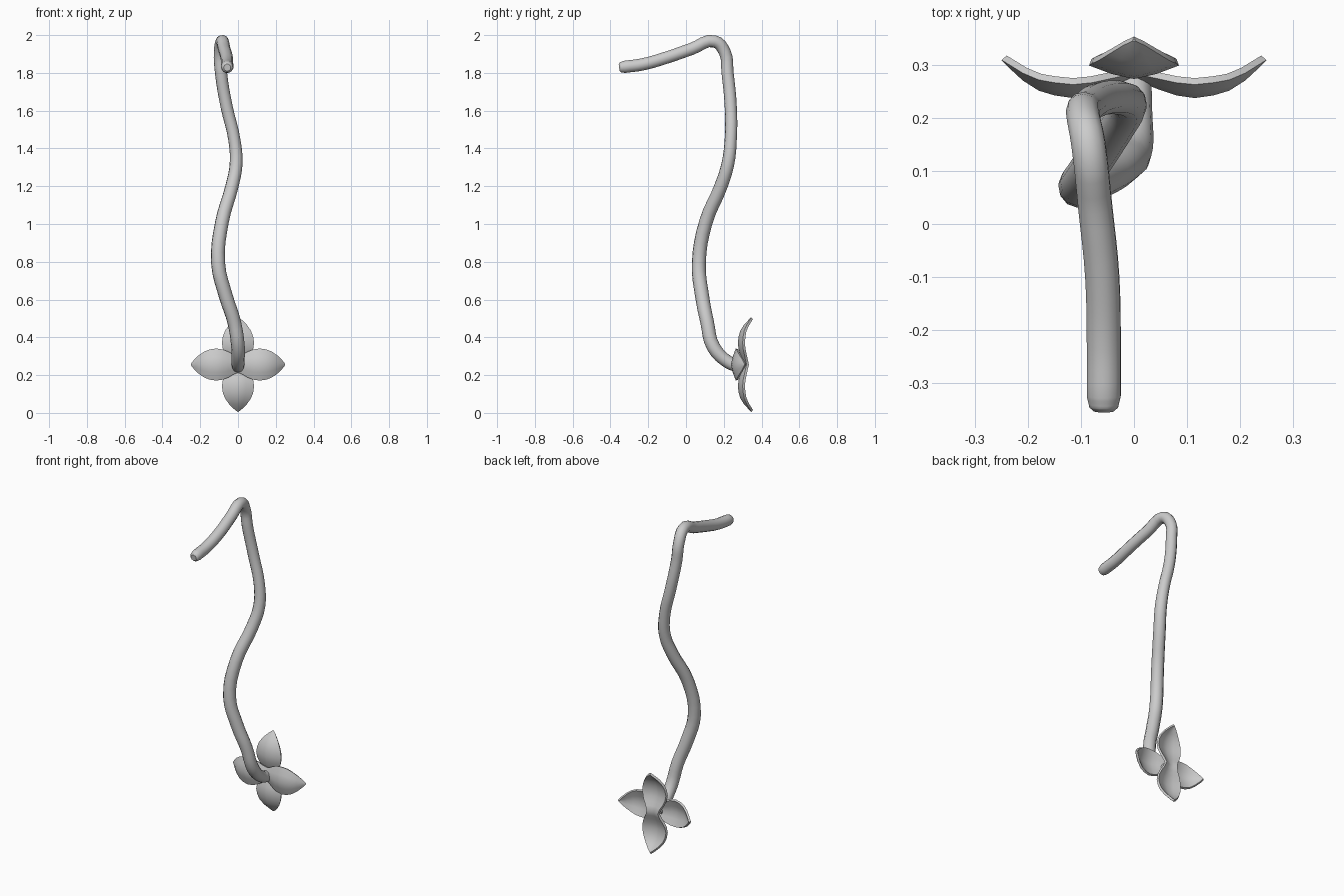
import bpy, math

if "Cube" in bpy.data.objects:
    bpy.data.objects.remove(bpy.data.objects["Cube"])

# Stem: path points (x, y, z, radius), flower end first
PATH = [
    (0, .285, .245, .033), (0, .225, .268, .034), (0, .145, .35, .036),
    (-.02, .112, .48, .036), (-.065, .085, .62, .037), (-.105, .068, .79, .037),
    (-.085, .105, 1.01, .036), (-.032, .185, 1.2, .035), (-.01, .222, 1.32, .034),
    (-.02, .237, 1.45, .032), (-.06, .237, 1.62, .032), (-.09, .22, 1.8, .032),
    (-.096, .205, 1.91, .032), (-.086, .15, 1.967, .033), (-.073, .03, 1.927, .033),
    (-.06, -.1, 1.882, .033), (-.057, -.23, 1.845, .033), (-.057, -.325, 1.832, .033),
    (-.057, -.346, 1.829, .028), (-.057, -.354, 1.828, .019),
]


def build_stem():
    cu = bpy.data.curves.new("stem", 'CURVE')
    cu.dimensions = '3D'
    cu.bevel_depth = 1.0
    cu.bevel_resolution = 4
    cu.resolution_u = 4
    cu.use_fill_caps = True
    sp = cu.splines.new('BEZIER')
    sp.bezier_points.add(len(PATH) - 1)
    for p, (x, y, z, r) in zip(sp.bezier_points, PATH):
        p.co = (x, y, z)
        p.radius = r
        p.handle_left_type = p.handle_right_type = 'AUTO'
    ob = bpy.data.objects.new("stem", cu)
    bpy.context.collection.objects.link(ob)
    select(ob)
    bpy.ops.object.convert(target='MESH')
    bpy.ops.object.shade_smooth_by_angle(angle=math.radians(50))


def select(ob):
    bpy.ops.object.select_all(action='DESELECT')
    ob.select_set(True)
    bpy.context.view_layer.objects.active = ob


# Petal outline: distance from flower centre, half width, y of the midline
PETAL = [(0, .043, .272), (.025, .053, .263), (.05, .068, .253), (.08, .08, .243),
         (.115, .085, .238), (.15, .08, .243), (.18, .068, .252), (.21, .047, .271),
         (.235, .022, .294), (.25, .003, .309)]
CENTRE_Z = .256


def petal_pair(name, vertical, dy):
    # One cupped strip forms two opposite petals
    rows = [(-r, w, y) for r, w, y in PETAL[:0:-1]] + PETAL
    cols = [-1, -.5, 0, .5, 1]
    verts, faces = [], []
    for r, w, y in rows:
        for s in cols:
            a, b = r, s * w
            yy = y + dy + .3 * w * abs(s) ** 1.4
            verts.append((b, yy, CENTRE_Z + a) if vertical else (a, yy, CENTRE_Z + b))
    n = len(cols)
    for i in range(len(rows) - 1):
        for j in range(n - 1):
            q = [i * n + j, (i + 1) * n + j, (i + 1) * n + j + 1, i * n + j + 1]
            faces.append(q[::-1] if vertical else q)
    me = bpy.data.meshes.new(name)
    me.from_pydata(verts, [], faces)
    ob = bpy.data.objects.new(name, me)
    bpy.context.collection.objects.link(ob)
    # front faces look towards -y, thickness grows backwards
    mod = ob.modifiers.new("thickness", 'SOLIDIFY')
    mod.thickness = .013
    mod.offset = -1
    select(ob)
    bpy.ops.object.modifier_apply(modifier=mod.name)
    bpy.ops.object.shade_smooth_by_angle(angle=math.radians(40))


build_stem()
petal_pair("side_petals", False, 0)
petal_pair("upright_petals", True, .036)
